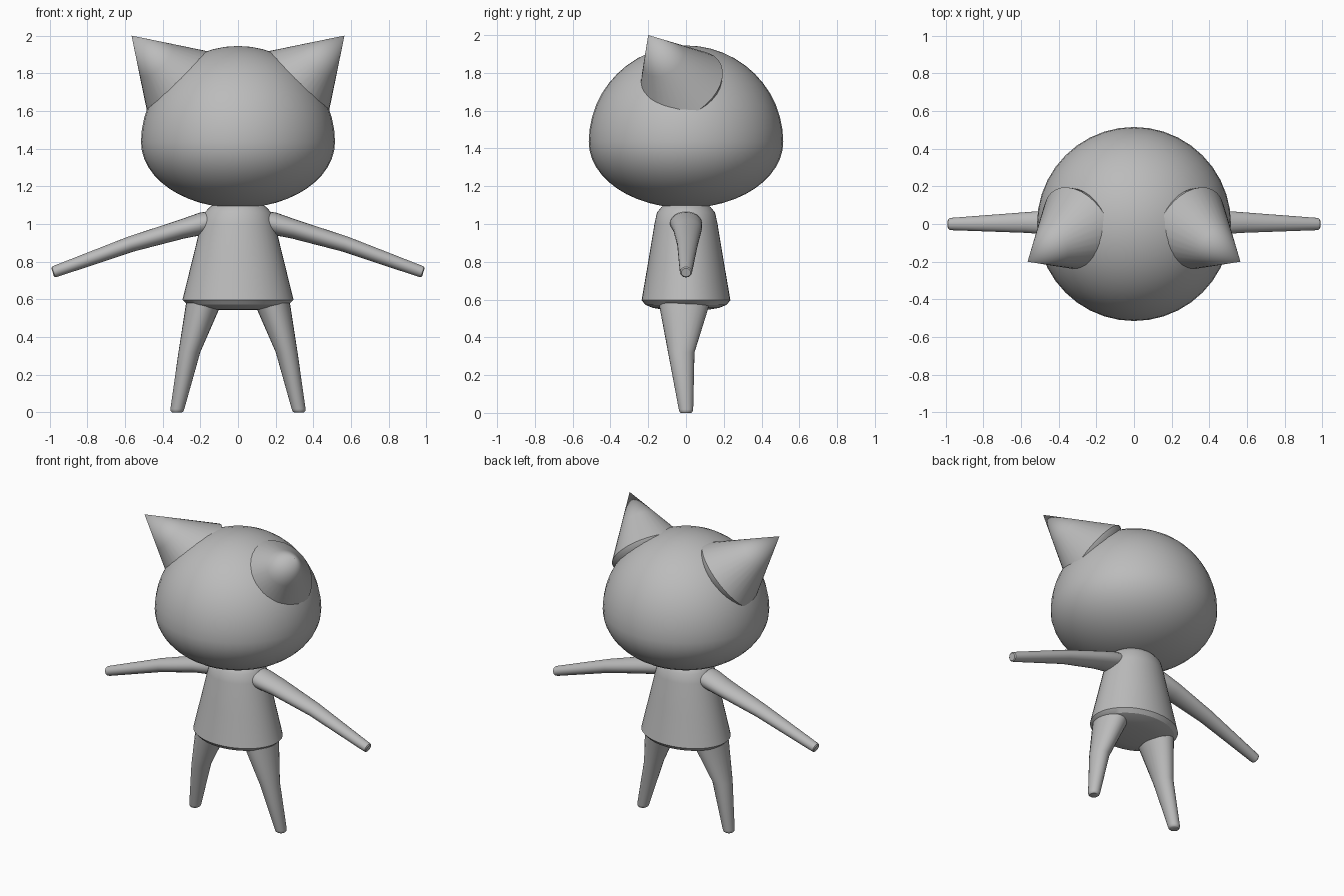
import bpy, bmesh, math
from mathutils import Vector

if "Cube" in bpy.data.objects:
    bpy.data.objects.remove(bpy.data.objects["Cube"])

grey = bpy.data.materials.new("plain grey")
grey.diffuse_color = (0.5, 0.5, 0.5, 1)
grey.use_nodes = True
grey.node_tree.nodes["Principled BSDF"].inputs["Base Color"].default_value = grey.diffuse_color


def loft(name, rings, sides=32, angle=32):
    """Skin a row of elliptical rings (centre, half-axis u, half-axis v)."""
    bm = bmesh.new()
    loops = []
    for c, u, v in rings:
        c, u, v = Vector(c), Vector(u), Vector(v)
        if u.length < 1e-6:
            loops.append([bm.verts.new(c)])
            continue
        loops.append([bm.verts.new(c + u * math.cos(t) + v * math.sin(t))
                      for t in (2 * math.pi * i / sides for i in range(sides))])
    for a, b in zip(loops, loops[1:]):
        for i in range(sides):
            j = (i + 1) % sides
            if len(a) == 1:
                bm.faces.new((a[0], b[i], b[j]))
            elif len(b) == 1:
                bm.faces.new((a[i], a[j], b[0]))
            else:
                bm.faces.new((a[i], a[j], b[j], b[i]))
    for end in (loops[0], loops[-1]):
        if len(end) > 1:
            bm.faces.new(end)
    bmesh.ops.recalc_face_normals(bm, faces=bm.faces)
    mesh = bpy.data.meshes.new(name)
    bm.to_mesh(mesh)
    bm.free()
    mesh.materials.append(grey)
    mesh.shade_smooth()
    mesh.set_sharp_from_angle(angle=math.radians(angle))
    obj = bpy.data.objects.new(name, mesh)
    bpy.context.collection.objects.link(obj)
    return obj


def flat(x, y, z, rx, ry):
    return ((x, y, z), (rx, 0, 0), (0, ry, 0))


# Head: tall dome above, shallower bowl below
head = []
for i in range(25):
    t = -math.pi / 2 + math.pi * i / 24
    r = 0.515 * math.cos(t) if 0 < i < 24 else 0
    head.append(flat(0, 0, 1.435 + (0.51 if t > 0 else 0.35) * math.sin(t), r, r))
loft("head", head, 40)

# Torso: flared shirt shape with a creased hem and rounded underside
loft("torso", [flat(0, 0, z, rx, ry) for z, rx, ry in (
    (0.543, 0, 0), (0.545, 0.14, 0.11), (0.556, 0.22, 0.175), (0.572, 0.27, 0.215),
    (0.597, 0.295, 0.235), (0.80, 0.245, 0.200), (1.00, 0.196, 0.167),
    (1.06, 0.178, 0.154), (1.09, 0.15, 0.13), (1.12, 0.10, 0.09))], 40, 28)

for side, label in ((-1, "right"), (1, "left")):
    # Ear: cone leaning outward and forward, with a domed base sunk in the head
    axis = Vector((-0.646 * side, 0.407, -0.646)).normalized()
    u = axis.orthogonal().normalized()
    v = axis.cross(u)
    tip = Vector((0.565 * side, -0.2, 2.0))
    profile = ((0, 0), (0.2, 0.117), (0.42, 0.245), (0.455, 0.225),
               (0.485, 0.175), (0.505, 0.1), (0.51, 0))
    loft(label + "_ear", [(tip + axis * d, u * r, v * r) for d, r in profile], 32, 35)

    # Arm: tapered, broad at the shoulder and round at the wrist
    across = Vector((0.3 * side, 0, 0.954))
    arm = ((0.10, 1.025, 0.05, 0.075), (0.185, 1.003, 0.060, 0.085),
           (0.30, 0.972, 0.051, 0.076), (0.57, 0.893, 0.042, 0.055),
           (0.965, 0.750, 0.031, 0.033), (0.979, 0.745, 0.029, 0.031),
           (0.984, 0.743, 0.023, 0.025))
    loft(label + "_arm", [((x * side, 0.008 if 0.2 < x < 0.6 else 0, z),
                           across * rz, (0, ry, 0)) for x, z, rz, ry in arm], 24, 40)

    # Leg: wide at the hip, slim from the knee to a small blunt foot
    leg = ((0.000, 0.324, 0.000, 0.027, 0.028), (0.006, 0.323, 0.000, 0.034, 0.035),
           (0.018, 0.322, 0.000, 0.037, 0.038), (0.320, 0.258, -0.025, 0.058, 0.070),
           (0.560, 0.187, -0.010, 0.092, 0.130), (0.640, 0.165, -0.010, 0.100, 0.135))
    loft(label + "_leg", [flat(x * side, y, z, rx, ry) for z, x, y, rx, ry in leg], 24, 40)
